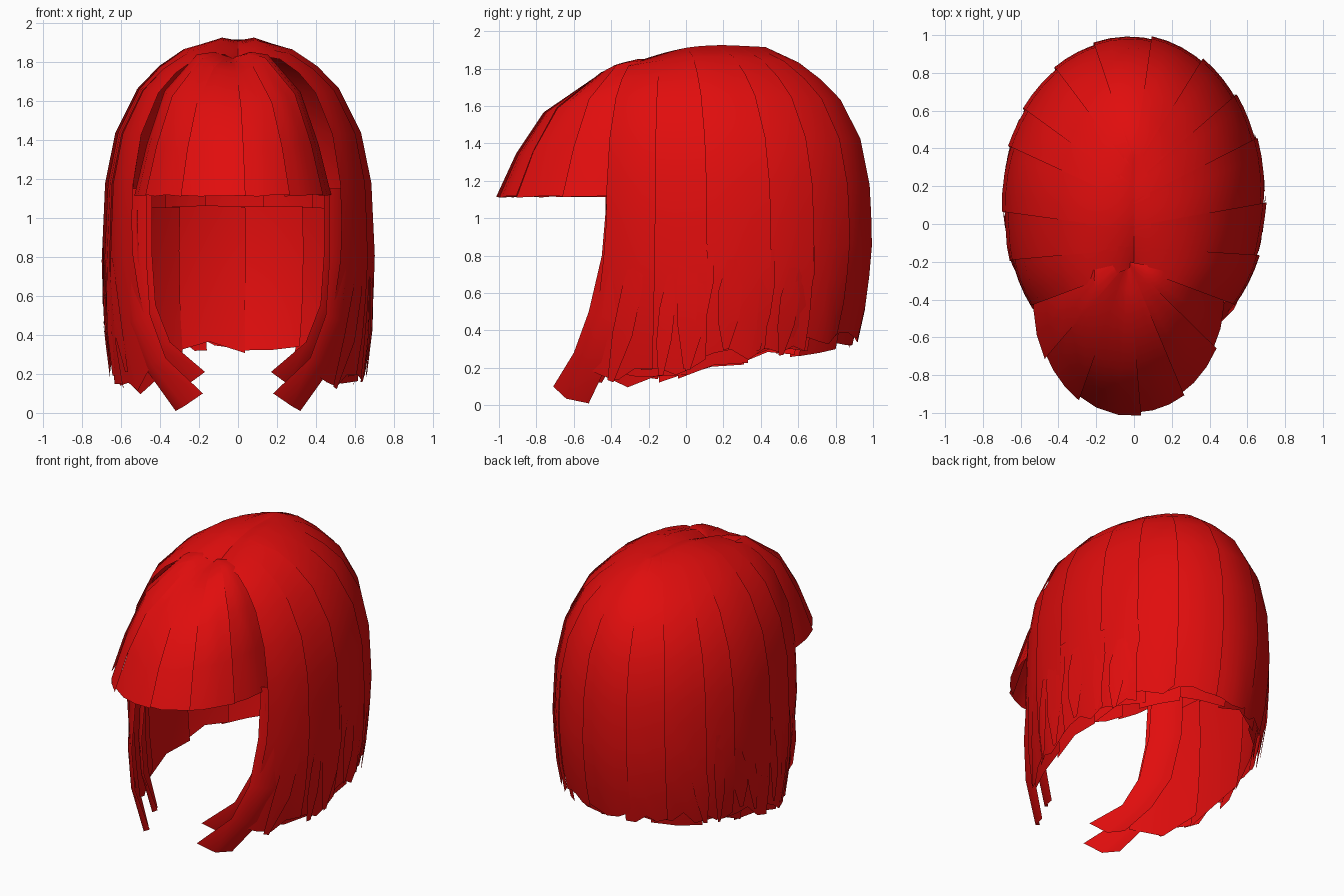
import bpy, bmesh, math, random
from mathutils import Vector

random.seed(4)
cube = bpy.data.objects.get("Cube")
if cube:
    bpy.data.objects.remove(cube)

red = bpy.data.materials.new("hair_red")
red.use_nodes = True
red.diffuse_color = (0.75, 0.004, 0.004, 1)
red.node_tree.nodes["Principled BSDF"].inputs["Base Color"].default_value = red.diffuse_color


def interp(pairs, x):
    """Piecewise linear lookup."""
    if x <= pairs[0][0]:
        return pairs[0][1]
    for (x0, y0), (x1, y1) in zip(pairs, pairs[1:]):
        if x <= x1:
            return y0 + (y1 - y0) * (x - x0) / (x1 - x0)
    return pairs[-1][1]


# Outward reach and height of the dome, then reach along the hanging length
CROWN = [(0, 1.91), (0.13, 1.935), (0.4, 1.88), (0.58, 1.79),
         (0.74, 1.67), (0.9, 1.44), (0.975, 1.18)]
HANG = [(0, 0.975), (0.4, 1.0), (0.75, 0.985), (1, 0.94)]
HANG_STEPS = [0.2, 0.4, 0.6, 0.8, 1.0]
# Height of the hair ends, from the front locks round to the nape
TIPS = [(-0.68, 0.24), (-0.5, 0.16), (-0.3, 0.18), (0, 0.25), (0.4, 0.31), (1, 0.38)]
FRINGE = [(0, 1.82), (0.18, 1.80), (0.36, 1.75), (0.69, 1.57), (0.87, 1.35), (1, 1.12)]
# Front and rear edge of the long front locks
LOCK = [((0.47, -0.42, 1.15), (0.59, -0.25, 1.15)), ((0.47, -0.45, 0.8), (0.60, -0.27, 0.8)),
        ((0.45, -0.52, 0.5), (0.56, -0.33, 0.45)), ((0.37, -0.6, 0.28), (0.47, -0.42, 0.22)),
        ((0.18, -0.71, 0.1), (0.32, -0.52, 0.01))]


def dome_point(angle, reach, z, lift):
    """Point on the head oval, measured out from the parting."""
    s = math.sin(angle)
    root_y = 0.34 * s
    sink = 0.6 * min(0, root_y - 0.2) ** 2 * max(0, 1 - reach)
    sag = 0.05 * max(0, s) * math.sin(math.pi * min(1, reach))
    reach *= 1 + lift
    x = 0.685 * math.cos(angle) * reach * (1 + 0.12 * max(0, -s - 0.2))
    y = root_y + (0.14 + 0.85 * s - root_y) * reach
    return Vector((x, y, z - sink - sag))


def hang_point(angle, t, lift, tip_shift):
    """Point on the hanging length; front hair sweeps forward, the nape tucks in."""
    s = math.sin(angle)
    tip = interp(TIPS, s) + tip_shift
    p = dome_point(angle, interp(HANG, t), 1.18 + (tip - 1.18) * t, lift)
    sweep = max(0, (t - 0.2) / 0.8) ** 1.6
    pull = min(1, max(0, (-s - 0.3) / 0.4)) * sweep
    p.x *= 1 - 0.22 * pull
    p.y -= 0.12 * pull + 0.04 * max(0, s) * sweep
    return p


def fringe_point(angle, reach, z, lift):
    """Point on the fringe, fuller at the temples to meet the side hair."""
    bulge = 0.1 * math.cos(angle) ** 2 * math.sin(math.pi * reach)
    x = -0.03 + 0.5 * math.cos(angle) * reach * (1 + lift)
    y = -0.2 + (-0.2 + 0.6 * math.sin(angle)) * reach * (1 + lift)
    return Vector((x, y, z + bulge))


def add_grid(bm, rows):
    """Skin a list of equal point rows, running from root to tip."""
    verts = [[bm.verts.new(p) for p in row] for row in rows]
    for upper, lower in zip(verts, verts[1:]):
        for i in range(len(upper) - 1):
            bm.faces.new((upper[i], lower[i], lower[i + 1], upper[i + 1]))


def finish(name, bm):
    mesh = bpy.data.meshes.new(name)
    bm.to_mesh(mesh)
    bm.free()
    mesh.materials.append(red)
    obj = bpy.data.objects.new(name, mesh)
    bpy.context.collection.objects.link(obj)
    bpy.ops.object.select_all(action="DESELECT")
    obj.select_set(True)
    bpy.context.view_layer.objects.active = obj
    bpy.ops.object.shade_smooth_by_angle(angle=math.radians(40))


def edges(start, end, count, jitter):
    """Lock boundaries with slightly uneven widths."""
    step = (end - start) / count
    mid = [start + step * i + random.uniform(-jitter, jitter) * step for i in range(1, count)]
    return [math.radians(a) for a in [start] + mid + [end]]


def columns(a0, a1, count):
    """Angles across a lock, each paired with a rising overlap."""
    return [(a0 + (a1 - a0) * i / count, 0.025 * i / count) for i in range(count + 1)]


# Outer locks, overlapping like shingles from the parting to the ends
bm = bmesh.new()
bounds = edges(-42, 222, 13, 0.25)
for a0, a1 in zip(bounds, bounds[1:]):
    cols = columns(a0, min(a1 + 0.06, bounds[-1]), 4)
    ragged = [random.uniform(-0.05, 0.04) for c in cols]
    rows = [[dome_point(a, f, z, l) for a, l in cols] for f, z in CROWN]
    rows += [[hang_point(a, t, l, r) for (a, l), r in zip(cols, ragged)] for t in HANG_STEPS]
    add_grid(bm, rows)
finish("outer_locks", bm)

# Inner layer, lining the hair below the fringe
bm = bmesh.new()
bounds = edges(-40, 220, 10, 0.15)
for a0, a1 in zip(bounds, bounds[1:]):
    cols = columns(a0 - 0.03, a1 + 0.03, 2)
    ragged = [random.uniform(-0.07, 0.0) for c in cols]
    rows = [[hang_point(a, t, l - 0.06, r) for (a, l), r in zip(cols, ragged)]
            for t in [0.14] + HANG_STEPS]
    add_grid(bm, rows)
finish("inner_locks", bm)

# Fringe, from the parting over the forehead
bm = bmesh.new()
bounds = edges(172, 368, 6, 0.15)
for a0, a1 in zip(bounds, bounds[1:]):
    cols = columns(a0, a1 + 0.05, 3)
    add_grid(bm, [[fringe_point(a, f, z - 0.01 * f * random.random(), l) for a, l in cols]
                  for f, z in FRINGE])
finish("fringe", bm)

# Long front locks curling in under the chin, with a shorter one behind each
for side, name in ((1, "left_front_locks"), (-1, "right_front_locks")):
    bm = bmesh.new()
    for shrink, back, rise in ((1, 0, 0), (0.94, 0.07, 0.11)):
        rows = []
        for i, (front, rear) in enumerate(LOCK):
            f, r = Vector(front), Vector(rear)
            middle = (f + r) / 2 + Vector((0.025, -0.025, -0.02 * (i == len(LOCK) - 1)))
            row = [Vector((p.x * shrink * side, p.y + back, p.z + rise * i / 4))
                   for p in (f, middle, r)]
            rows.append(row if side > 0 else row[::-1])
        add_grid(bm, rows)
    finish(name, bm)

# Pointed wisps breaking up the ends on both sides
bm = bmesh.new()
for side in (0, 1):
    for i in range(8):
        mid = math.radians(-26 + 9 * i + random.uniform(-3, 3))
        half = math.radians(random.uniform(2.5, 4.5))
        start = random.uniform(0.25, 0.5)
        drop = random.uniform(-0.06, 0.06)
        lean = math.radians(random.uniform(-8, 0))
        rows = []
        for k, width in enumerate((0.4, 1.0, 0.9, 0.25)):
            t = start + (1 - start) * k / 3
            spread = [mid + lean * k / 3 + half * width * d for d in (-1, 0, 1)]
            if side:
                spread = [math.pi - a for a in reversed(spread)]
            rows.append([hang_point(a, t, 0.015 + 0.007 * k, drop) for a in spread])
        add_grid(bm, rows)
finish("side_wisps", bm)
